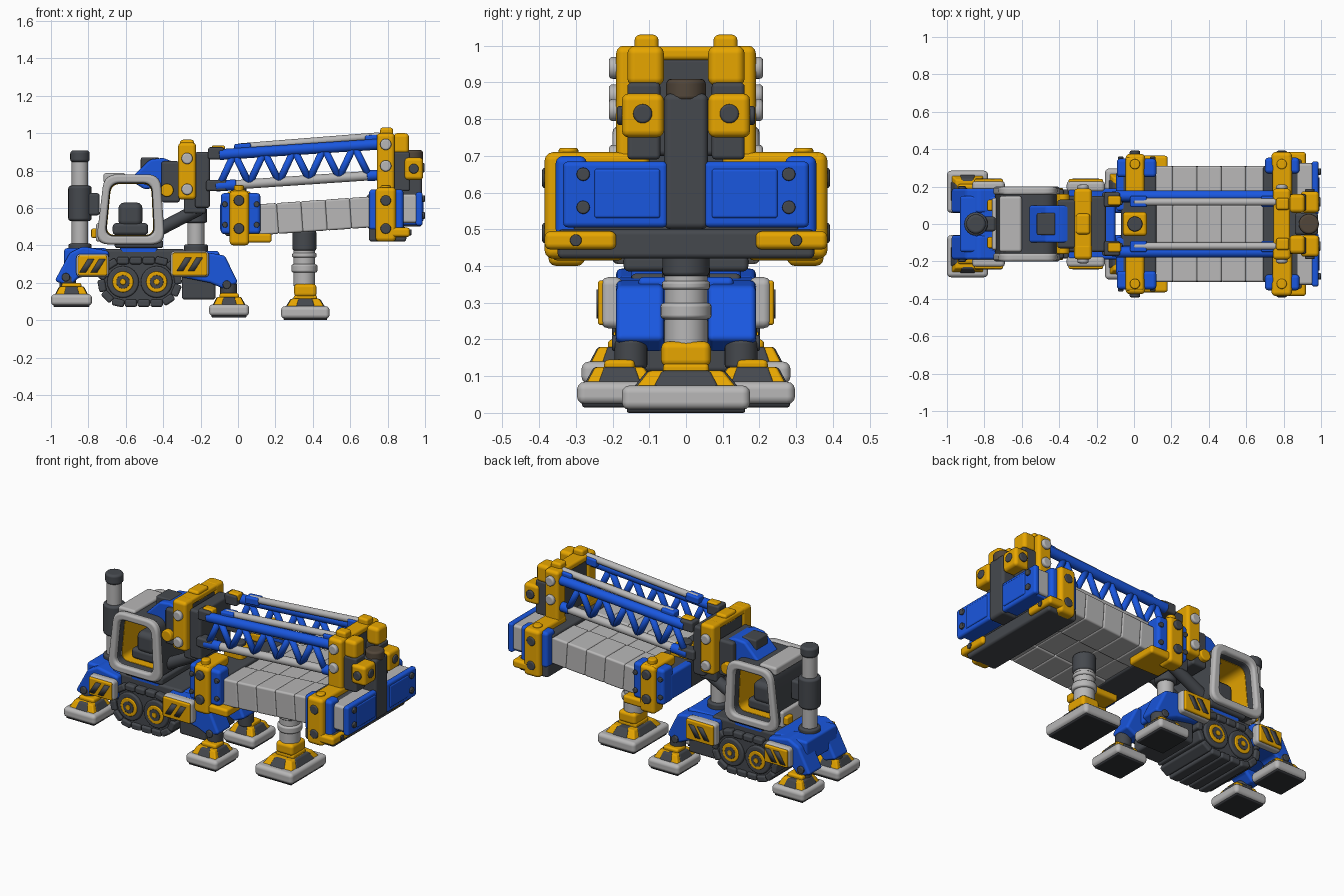
import bpy, bmesh, math
from mathutils import Vector, Matrix

if "Cube" in bpy.data.objects:
    bpy.data.objects.remove(bpy.data.objects["Cube"])


def material(name, rgb):
    m = bpy.data.materials.new(name)
    m.diffuse_color = (*rgb, 1)
    m.use_nodes = True
    m.node_tree.nodes["Principled BSDF"].inputs["Base Color"].default_value = m.diffuse_color
    return m


YEL = material("yellow", (0.84, 0.4, 0.0))
BLU = material("blue", (0.01, 0.095, 0.74))
LGT = material("light grey", (0.48, 0.475, 0.475))
DRK = material("dark grey", (0.06, 0.066, 0.076))
BLK = material("sole black", (0.03, 0.032, 0.037))
BRN = material("brown", (0.085, 0.062, 0.042))


def finish(bm, name, mat, bevel, mirror):
    if mirror:
        d = bmesh.ops.duplicate(bm, geom=bm.verts[:] + bm.edges[:] + bm.faces[:])
        for v in d["geom"]:
            if isinstance(v, bmesh.types.BMVert):
                v.co.y *= -1
    bmesh.ops.recalc_face_normals(bm, faces=bm.faces[:])
    for f in bm.faces:
        f.smooth = True
    me = bpy.data.meshes.new(name)
    bm.to_mesh(me)
    bm.free()
    me.materials.append(mat)
    ob = bpy.data.objects.new(name, me)
    bpy.context.collection.objects.link(ob)
    if bevel:
        b = ob.modifiers.new("bevel", "BEVEL")
        b.width, b.segments, b.limit_method = bevel, 3, "ANGLE"
        b.angle_limit = math.radians(30)
        b.harden_normals = True
    return ob


def box(name, mat, x, y, z, bevel=0.015, mirror=False, tilt=0, top=1):
    """Box from ranges; tilt turns it about y, top scales the upper face."""
    bm = bmesh.new()
    bmesh.ops.create_cube(bm, size=1)
    size = Vector((x[1] - x[0], y[1] - y[0], z[1] - z[0]))
    mid = Vector((sum(x) / 2, sum(y) / 2, sum(z) / 2))
    for v in bm.verts:
        k = top if v.co.z > 0 else 1
        v.co = Vector((v.co.x * size.x * k, v.co.y * size.y * k, v.co.z * size.z))
    bmesh.ops.transform(bm, matrix=Matrix.Translation(mid) @ Matrix.Rotation(-tilt, 4, "Y"), verts=bm.verts[:])
    return finish(bm, name, mat, bevel, mirror)


def rod(name, mat, p, q, r, bevel=0.008, mirror=False, sides=24):
    p, q = Vector(p), Vector(q)
    bm = bmesh.new()
    bmesh.ops.create_cone(bm, cap_ends=True, segments=sides, radius1=r, radius2=r, depth=(q - p).length)
    rot = (q - p).to_track_quat("Z", "Y").to_matrix().to_4x4()
    bmesh.ops.transform(bm, matrix=Matrix.Translation((p + q) / 2) @ rot, verts=bm.verts[:])
    return finish(bm, name, mat, bevel, mirror)


def prism(name, mat, pts, y, bevel=0.015, mirror=False, hole=None):
    """Profile in x-z pushed along y, with an optional hole of equal point count."""
    bm = bmesh.new()
    ring = lambda ps, yy: [bm.verts.new((a, yy, b)) for a, b in ps]
    o = [ring(pts, y[0]), ring(pts, y[1])]
    i = [ring(hole, y[0]), ring(hole, y[1])] if hole else None
    n = len(pts)
    for k in range(n):
        j = (k + 1) % n
        bm.faces.new((o[0][k], o[0][j], o[1][j], o[1][k]))
        if hole:
            bm.faces.new((i[0][k], i[0][j], i[1][j], i[1][k]))
            for e in (0, 1):
                bm.faces.new((o[e][k], o[e][j], i[e][j], i[e][k]))
    if not hole:
        bm.faces.new(o[0])
        bm.faces.new(o[1])
    return finish(bm, name, mat, bevel, mirror)


def rounded(pts, r, n=5):
    out = []
    for k, p in enumerate(pts):
        p, a, b = Vector(p), Vector(pts[k - 1]), Vector(pts[(k + 1) % len(pts)])
        s, e = p + (a - p).normalized() * r, p + (b - p).normalized() * r
        for t in (m / n for m in range(n + 1)):
            out.append(tuple(s * (1 - t) ** 2 + p * 2 * t * (1 - t) + e * t * t))
    return out


def foot(name, x, y, z, h, mirror):
    cx, cy = sum(x) / 2, sum(y) / 2
    wx, wy = (x[1] - x[0]) * .4, (y[1] - y[0]) * .4
    box(name + "_pad", LGT, x, y, (z + .008, z + h), .022, mirror)
    box(name + "_sole", BLK, (x[0] + .014, x[1] - .014), (y[0] + .014, y[1] - .014), (z, z + .03), .006, mirror)
    for part, mat, kx, ky in (("corners", YEL, 1, 1), ("plate_a", DRK, 1.05, .66), ("plate_b", DRK, .5, 1.05)):
        box(f"{name}_{part}", mat, (cx - wx * kx, cx + wx * kx), (cy - wy * ky, cy + wy * ky),
            (z + h - .01, z + h + .04), .008, mirror, top=.72)
    box(name + "_socket", YEL, (cx - wx * .6, cx + wx * .6), (cy - wy * .45, cy + wy * .45), (z + h, z + h + .06), .012, mirror)


# crawler track
cx1, cx2, cz = -.615, -.435, .205
arc = lambda r: [((cx2 if abs(a) < 90 else cx1) + r * math.cos(math.radians(a)), cz + r * math.sin(math.radians(a)))
                 for a in list(range(-85, 90, 17)) + list(range(95, 270, 17))]
prism("track_core", DRK, arc(.115), (-.17, .17), .012)
half, count = math.pi * .118, 16
for k in range(count):
    s = k * (2 * half + .36) / count
    turn = s if s < half else half if s < half + .18 else s - .18 if s < 2 * half + .18 else 2 * half
    a = turn / .118 - math.pi / 2
    x = cx2 if s < half else cx2 - (s - half) if s < half + .18 else cx1 if s < 2 * half + .18 else cx1 + s - 2 * half - .18
    px, pz = x + .114 * math.cos(a), cz + .114 * math.sin(a)
    box("track_shoe", DRK, (px - .02, px + .02), (-.185, .185), (pz - .033, pz + .033), .012, tilt=a)
for x in (cx1, cx2):
    rod("wheel", DRK, (x, .16, cz), (x, .185, cz), .085, .01, True)
    rod("wheel_rim", YEL, (x, .18, cz), (x, .192, cz), .056, .006, True)
    rod("wheel_dish", DRK, (x, .19, cz), (x, .194, cz), .036, .003, True)
    rod("wheel_hub", YEL, (x, .19, cz), (x, .198, cz), .016, .003, True)

# chassis and outrigger legs
box("chassis", DRK, (-.78, -.28), (-.15, .15), (.28, .38))
box("turntable", BLU, (-.63, -.43), (-.15, .15), (.35, .4))
box("turntable_neck", DRK, (-.66, -.4), (-.17, .17), (.385, .43))
box("rear_body", BLU, (-.93, -.7), (-.15, .15), (.25, .385))
box("front_body", BLU, (-.37, -.1), (-.13, .13), (.25, .37))
box("under_box", DRK, (-.3, -.12), (-.15, .15), (.11, .26))
prism("rear_leg", BLU, [(-.69, .37), (-.83, .395), (-.9, .36), (-.98, .21), (-.9, .18), (-.85, .23), (-.69, .23)], (.06, .19), .015, True)
prism("front_leg", BLU, [(-.35, .37), (-.15, .36), (-.07, .345), (0, .2), (-.07, .165), (-.15, .2), (-.35, .24)], (.06, .19), .015, True)
for x0, x1, z0, z1 in ((-.865, -.69, .23, .355), (-.36, -.155, .23, .37)):
    box("hazard_frame", LGT, (x0, x1), (.17, .232), (z0, z1), .022, True)
    box("hazard_plate", YEL, (x0 + .01, x1 - .01), (.2, .24), (z0 + .009, z1 - .009), .008, True)
    for t in (-.035, .025):
        m, c = (x0 + x1) / 2 + t, (z0 + z1) / 2
        prism("hazard_stripe", DRK, [(m - .035, c - .036), (m, c - .036), (m + .045, c + .036), (m + .01, c + .036)], (.236, .244), 0, True)
foot("rear_foot", (-1, -.78), (.06, .285), .07, .07, True)
foot("front_foot", (-.155, .06), (.065, .297), .015, .07, True)
for x, z in ((-.91, .19), (-.05, .15)):
    rod("ankle", DRK, (x, .15, z - .03), (x, .15, z + .05), .045, .012, True)
    rod("leg_bolt", DRK, (x - .01, .18, z + .04), (x - .01, .202, z + .04), .022, .006, True)

# exhaust stack
rod("exhaust_pipe", LGT, (-.845, 0, .37), (-.845, 0, .86), .044)
rod("exhaust_collar", DRK, (-.845, 0, .53), (-.845, 0, .72), .063, .016)
rod("exhaust_cap", DRK, (-.845, 0, .845), (-.845, 0, .908), .052, .016)
rod("exhaust_base", DRK, (-.845, 0, .37), (-.845, 0, .41), .062, .012)
box("exhaust_bracket", DRK, (-.83, -.74), (-.04, .04), (.56, .68))

# cab
outer = rounded([(-.76, .405), (-.39, .405), (-.415, .78), (-.715, .78)], .07)
inner = rounded([(-.71, .45), (-.446, .45), (-.46, .734), (-.682, .734)], .05)
grow = lambda ps, k: [(-.575 + (a + .575) * k, .592 + (b - .592) * k) for a, b in ps]
prism("cab_window_frame", LGT, outer, (.155, .2), .016, True, inner)
prism("cab_shell", DRK, grow(outer, .95), (-.17, .17), .01, False, grow(inner, .98))
prism("cab_lining", YEL, grow(inner, .99), (-.13, .13), .002, False, grow(inner, .96))
box("cab_roof", LGT, (-.72, -.6), (-.15, .15), (.735, .787))
box("cab_windscreen_sill", LGT, (-.76, -.7), (-.14, .14), (.42, .52))
box("cab_lamp", YEL, (-.785, -.74), (.07, .13), (.44, .49), .01, True)
box("seat_base", DRK, (-.67, -.48), (-.09, .09), (.455, .52), .02)
box("seat_back", DRK, (-.64, -.51), (-.09, .09), (.5, .63), .035)

# machinery behind cab and boom mount
prism("engine_cover", BLU, [(-.58, .75), (-.47, .86), (-.4, .868), (-.33, .84), (-.33, .72), (-.5, .7)], (-.1, .1), .014)
box("engine_grille", DRK, (-.52, -.42), (-.06, .06), (.8, .87), .01)
box("mount_block", DRK, (-.41, -.31), (-.13, .13), (.63, .85))
rod("hinge_pin", YEL, (-.38, -.16, .695), (-.38, .16, .695), .035)
rod("strut", DRK, (-.43, .08, .48), (-.2, .08, .6), .035, .01, True)
box("mast_head", DRK, (-.29, -.17), (-.12, .12), (.57, .68))
rod("mast", LGT, (-.225, 0, .37), (-.225, 0, .57), .046)
rod("mast_base", DRK, (-.225, 0, .35), (-.225, 0, .405), .065, .012)
rod("mast_collar", DRK, (-.225, 0, .52), (-.225, 0, .6), .06, .012)


# yellow boom yokes with light bolts
def yoke(x, z0, z1, bolts):
    box("yoke_post", YEL, (x - .048, x + .048), (.105, .19), (z0, z1), .02, True)
    box("yoke_top", YEL, (x - .045, x + .045), (-.18, .18), (z1 - .04, z1 - .002), .014)
    box("yoke_core", DRK, (x - .035, x + .035), (-.13, .13), (z0 + .02, z1 - .03))
    for z in bolts:
        rod("yoke_bolt", LGT, (x, .17, z), (x, .21, z), .03, .01, True)


yoke(-.272, .645, .95, (.865, .7))
yoke(.79, .68, 1.0, (.94, .825))
box("yoke_cap", YEL, (-.31, -.235), (-.055, .055), (.9, .965))
box("boom_root", DRK, (-.23, -.15), (-.15, .15), (.6, .9))
box("boom_root_block", DRK, (-.16, -.075), (.09, .17), (.86, .925), .012, True)
box("boom_root_shoe", DRK, (-.17, -.06), (.1, .17), (.69, .75), .012, True)
box("boom_root_tab", YEL, (-.14, -.07), (.1, .15), (.89, .935), .01, True)

# lattice boom
up, lo = (lambda x: .892 + .065 * x), (lambda x: .725 + .068 * x)
rod("upper_chord", BLU, (-.1, .15, up(-.1)), (.76, .15, up(.76)), .029, .006, True)
rod("upper_rail", LGT, (.0, .118, .925), (.76, .118, .985), .02, .006, True)
box("rail_joint", BLU, (-.02, .07), (.09, .15), (.9, .945), .01, True, .07)
box("rail_end", BLU, (.68, .75), (.09, .15), (.94, .99), .01, True, .07)
rod("lower_chord", LGT, (-.1, .145, lo(-.1)), (.76, .145, lo(.76)), .025, .006, True)
for a, b in ((-.12, -.01), (.69, .76)):
    rod("lower_sleeve", BLU, (a, .145, lo(a)), (b, .145, lo(b)), .029, .006, True)
for k in range(10):
    a, b = -.1 + k * .08, -.1 + (k + 1) * .08
    f, g = (up, lo) if k % 2 else (lo, up)
    rod("lattice", BLU, (a, .15, f(a)), (b, .15, g(b)), .019, 0, True, 12)

# grey deck panels, gently rising to the right
for k in range(5):
    x0 = .08 + k * .13
    z0 = .455 + .07 * (x0 - .05)
    box("deck_panel", LGT, (x0, x0 + .134), (.098, .31), (z0, z0 + .165), .012, True, .07)
    box("deck_centre", LGT, (x0, x0 + .134), (-.102, .102), (z0 + .006, z0 + .155), .01, False, .07)

# left deck clamp
box("left_deck_beam", DRK, (-.07, .12), (-.3, .3), (.45, .63))
box("left_end_plate", BLU, (-.095, -.03), (.07, .28), (.47, .63), .015, True)
box("left_clamp_plate", BLU, (-.092, .12), (.25, .35), (.46, .68), .02, True)
box("left_clamp_post", YEL, (-.045, .06), (.275, .375), (.4, .69), .022, True)
box("left_clamp_top", YEL, (-.045, .055), (.16, .36), (.635, .695), .018, True)
box("left_clamp_base", YEL, (-.03, .18), (.17, .365), (.415, .465), .015, True)
box("left_centre_clamp", YEL, (-.06, .07), (-.065, .065), (.6, .69), .02)
rod("centre_bolt", DRK, (.005, 0, .68), (.005, 0, .71), .04)

# right deck clamp and end
box("right_deck_beam", DRK, (.69, .89), (-.31, .31), (.49, .675))
box("right_lower_plate", DRK, (.7, .9), (-.35, .35), (.42, .5))
box("right_clamp_plate", BLU, (.7, .885), (.27, .355), (.48, .7), .02, True)
box("right_clamp_post", YEL, (.735, .845), (.295, .385), (.42, .71), .022, True)
box("right_clamp_top", YEL, (.74, .845), (.1, .37), (.65, .71), .018, True)
box("right_clamp_base", YEL, (.76, .92), (.19, .385), (.445, .495), .016, True)
box("deck_end", LGT, (.86, .968), (.05, .325), (.52, .675), .015, True)
box("deck_end_underside", BLU, (.87, .965), (.06, .31), (.508, .54), .01, True)
box("end_panel", BLU, (.95, .987), (.05, .335), (.505, .685), .014, True)
box("end_panel_rim", BLU, (.97, .993), (.07, .25), (.53, .665), .008, True)
for z in (.56, .65):
    rod("end_bolt", DRK, (.97, .28, z), (1.0, .28, z), .018, .005, True)
rod("bracket_bolt", DRK, (.9, .3, .47), (.927, .3, .47), .016, .004, True)
for x in (.005, .79):
    for z in (.49, .64):
        rod("clamp_bolt", DRK, (x, .36, z), (x, .392, z), .028, .008, True)
    rod("clamp_stud", YEL, (x, .32, .68), (x, .32, .722), .027, .008, True)
for x in (-.07, .1):
    for z in (.51, .62):
        rod("plate_bolt", DRK, (x, .34, z), (x, .36, z), .015, .005, True)

# boom tip
box("tip_column", DRK, (.86, .985), (-.06, .06), (.5, .87), .018)
rod("tip_cap", BRN, (.935, 0, .85), (.935, 0, .91), .054, .014)
box("tip_upper_block", YEL, (.83, .915), (.06, .16), (.89, 1.0), .022, True)
box("tip_upper_cap", YEL, (.76, .83), (.075, .14), (.97, 1.03), .014, True)
box("tip_lower_block", YEL, (.89, .99), (.06, .175), (.75, .87), .02, True)
box("tip_link", DRK, (.82, .92), (.07, .16), (.69, .9), .012, True)
rod("tip_bolt", DRK, (.97, .118, .815), (.998, .118, .815), .026, .007, True)
rod("tip_side_bolt", DRK, (.94, .16, .81), (.94, .188, .81), .026, .007, True)

# middle support leg
foot("support_foot", (.23, .49), (-.175, .175), 0, .075, False)
box("support_collar", YEL, (.3, .42), (-.068, .068), (.125, .195), .02)
rod("support_column", LGT, (.355, 0, .18), (.355, 0, .39), .058)
rod("support_ring", LGT, (.355, 0, .255), (.355, 0, .3), .07, .012)
rod("support_ring_upper", LGT, (.355, 0, .335), (.355, 0, .36), .066, .01)
rod("support_head", DRK, (.355, 0, .37), (.355, 0, .48), .064, .014)
